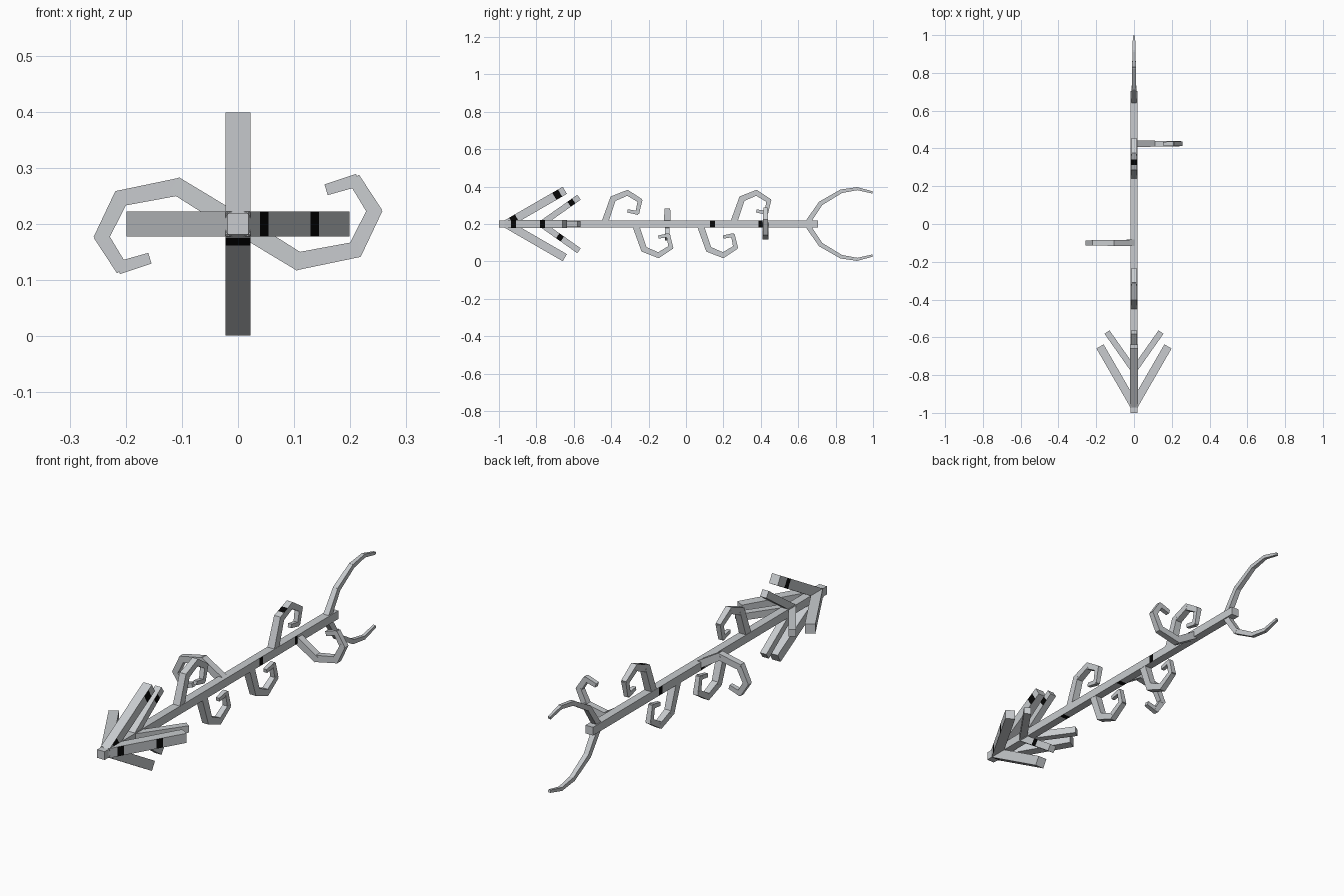
import bpy, bmesh
from mathutils import Vector

cube = bpy.data.objects.get("Cube")
if cube:
    bpy.data.objects.remove(cube)


def make_material(name, color):
    m = bpy.data.materials.new(name)
    m.use_nodes = True
    m.diffuse_color = color
    m.node_tree.nodes["Principled BSDF"].inputs["Base Color"].default_value = color
    return m


STEEL = make_material("pale steel", (0.58, 0.60, 0.62, 1))
BLACK = make_material("black marks", (0.002, 0.002, 0.002, 1))

LEFT, RIGHT = Vector((1, 0, 0)), Vector((-1, 0, 0))
UP, DOWN = Vector((0, 0, 1)), Vector((0, 0, -1))
AXIS_Z = 0.2


def add_bar(bm, a, b, wa, wb, bands=()):
    """Square bar from a to b; each band is (centre, length, facing) along it."""
    a, b = Vector(a), Vector(b)
    d = (b - a).normalized()
    # stable cross-section frame, square to the world where possible
    ref = Vector((0, 1, 0)) if abs(d.y) < 0.01 else (LEFT if abs(d.x) < 0.01 else UP)
    v = d.cross(ref).normalized()
    u = v.cross(d)
    span = (b - a).length
    marks = [(c - l / span / 2, c + l / span / 2, n) for c, l, n in bands]
    cuts = sorted({0.0, 1.0} | {t for m in marks for t in m[:2]})
    rings = []
    for t in cuts:
        p, h = a.lerp(b, t), (wa + (wb - wa) * t) / 2
        rings.append([bm.verts.new(p + u * h * i + v * h * j)
                      for i, j in ((-1, -1), (1, -1), (1, 1), (-1, 1))])
    normals = (-v, u, v, -u)
    for k in range(len(cuts) - 1):
        mid = (cuts[k] + cuts[k + 1]) / 2
        for s in range(4):
            e = (s + 1) % 4
            f = bm.faces.new((rings[k][s], rings[k][e], rings[k + 1][e], rings[k + 1][s]))
            f.material_index = int(any(lo < mid < hi and normals[s].dot(n) > 0.75
                                       for lo, hi, n in marks))
    bm.faces.new(rings[0][::-1])
    bm.faces.new(rings[-1])


def finish(bm, name):
    bmesh.ops.recalc_face_normals(bm, faces=bm.faces)
    mesh = bpy.data.meshes.new(name)
    bm.to_mesh(mesh)
    bm.free()
    mesh.materials.append(STEEL)
    mesh.materials.append(BLACK)
    ob = bpy.data.objects.new(name, mesh)
    bpy.context.collection.objects.link(ob)


def bar(name, a, b, w, bands=()):
    bm = bmesh.new()
    add_bar(bm, a, b, w, w, bands)
    finish(bm, name)


def chain(name, points, w0, w1, marks={}):
    """Tapering run of bars, each slightly overlapping the next."""
    bm = bmesh.new()
    n = len(points) - 1
    for i in range(n):
        a, b = Vector(points[i]), Vector(points[i + 1])
        wa, wb = (w0 + (w1 - w0) * k / n for k in (i, i + 1))
        ext = (b - a).normalized() * wb * 0.25
        add_bar(bm, a - ext * (i > 0), b + ext * (i < n - 1), wa, wb, marks.get(i, ()))
    finish(bm, name)


# Shaft
bar("shaft", (0, -1, AXIS_Z), (0, 0.705, AXIS_Z), 0.038,
    [(0.67, 0.026, LEFT), (0.82, 0.02, LEFT), (0.71, 0.026, RIGHT),
     (0.53, 0.026, RIGHT), (0.305, 0.026, DOWN), (0.535, 0.026, DOWN)])

# Swept-back barbs, a large and a small set around the head
sides = {"left": LEFT, "right": RIGHT, "upper": UP, "lower": DOWN}
large_marks = {
    "left": [(0.155, 0.03, LEFT), (0.655, 0.03, LEFT)],
    "upper": [(0.13, 0.035, LEFT), (0.87, 0.035, LEFT), (0.8, 0.03, RIGHT)],
    "lower": [(0.07, 0.026, DOWN)],
}
small_marks = {"upper": [(0.8, 0.03, LEFT)], "lower": [(0.5, 0.03, LEFT)]}
for side, out in sides.items():
    base = Vector((0, 0, AXIS_Z))
    for label, y0, y1, reach, w, marks in (
            ("large", -0.96, -0.648, 0.18, 0.044, large_marks),
            ("small", -0.775, -0.572, 0.143, 0.032, small_marks)):
        bar(f"{label}_barb_{side}", base + Vector((0, y0, 0)),
            base + out * reach + Vector((0, y1, 0)), w, marks.get(side, ()))

# Curls above and below the shaft: (along, outward)
tall_curl = [(0, 0), (0.047, 0.135), (0.124, 0.167), (0.191, 0.125),
             (0.177, 0.06), (0.124, 0.07)]
for name, y, s in (("upper_curl_front", -0.437, 1), ("upper_curl_back", 0.252, 1),
                   ("lower_curl_front", -0.272, -1), ("lower_curl_back", 0.074, -1)):
    marks = {1: [(0.45, 0.03, UP)]} if name == "upper_curl_back" else {}
    chain(name, [(0, y + p, AXIS_Z + s * q) for p, q in tall_curl], 0.036, 0.017, marks)

# Curls to the sides: (outward, up)
wide_curl = [(0, 0), (0.107, -0.066), (0.209, -0.046), (0.243, 0.023),
             (0.209, 0.077), (0.157, 0.061)]
for name, y, s in (("left_curl", 0.425, 1), ("right_curl", -0.1, -1)):
    chain(name, [(s * p, y, AXIS_Z + s * q) for p, q in wide_curl], 0.034, 0.02)

# Forked tail
fork = [(0.645, 0), (0.72, 0.11), (0.83, 0.175), (0.915, 0.189), (0.997, 0.169)]
for name, s in (("upper_fork", 1), ("lower_fork", -1)):
    chain(name, [(0, y, AXIS_Z + s * q) for y, q in fork], 0.028, 0.012)
